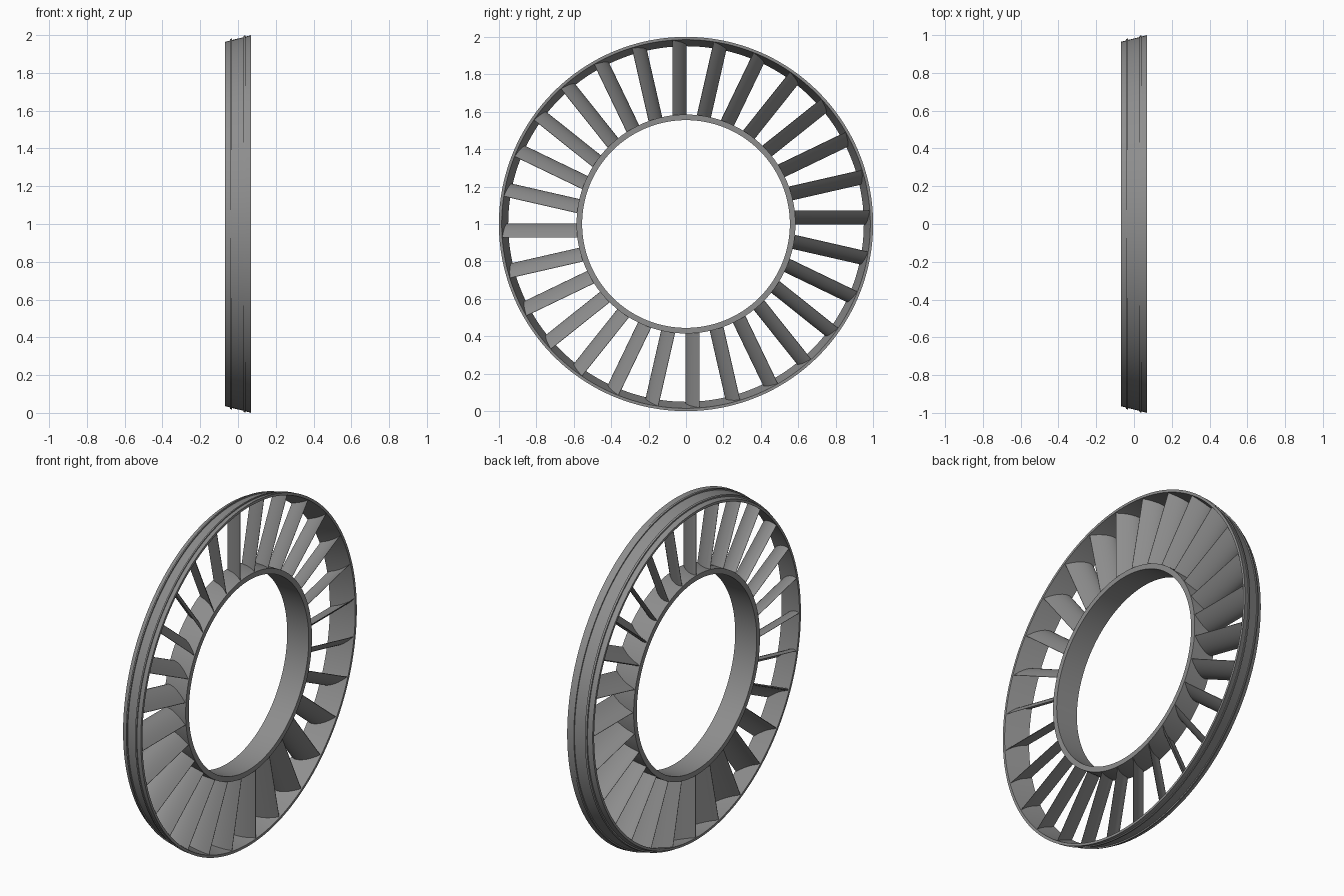
import bpy, bmesh
from math import sin, cos, pi, sqrt, radians
from mathutils import Matrix

cube = bpy.data.objects.get("Cube")
if cube:
    bpy.data.objects.remove(cube)

BLADES = 28
SEGMENTS = 168

steel = bpy.data.materials.new("grey metal")
steel.use_nodes = True
grey = (0.27, 0.27, 0.27, 1)
steel.diffuse_color = grey
steel.node_tree.nodes["Principled BSDF"].inputs["Base Color"].default_value = grey


def finish(name, bm):
    """Turn a bmesh into a smooth-shaded object with sharp edges."""
    bmesh.ops.recalc_face_normals(bm, faces=bm.faces)
    mesh = bpy.data.meshes.new(name)
    bm.to_mesh(mesh)
    bm.free()
    mesh.materials.append(steel)
    obj = bpy.data.objects.new(name, mesh)
    bpy.context.collection.objects.link(obj)
    bpy.ops.object.select_all(action="DESELECT")
    obj.select_set(True)
    bpy.context.view_layer.objects.active = obj
    bpy.ops.object.shade_smooth_by_angle(angle=radians(30))
    return obj


def ring(name, profile):
    """Revolve a closed (x, radius) profile about the x axis."""
    bm = bmesh.new()
    loops = []
    for i in range(SEGMENTS):
        a = 2 * pi * i / SEGMENTS
        loops.append([bm.verts.new((x, r * sin(a), 1 + r * cos(a))) for x, r in profile])
    n = len(profile)
    for i in range(SEGMENTS):
        p, q = loops[i], loops[(i + 1) % SEGMENTS]
        for j in range(n):
            k = (j + 1) % n
            bm.faces.new((p[j], p[k], q[k], q[j]))
    return finish(name, bm)


def shroud_radius(x):
    """Inner radius of the flared outer ring."""
    return 0.968 + 0.25 * x


# Flared outer ring with two narrow raised ribs
ring("outer_ring", [
    (-0.07, 0.95), (0.07, 0.985), (0.07, 1.0), (0.04, 0.992),
    (0.04, 0.998), (0.03, 0.996), (0.03, 0.989),
    (-0.032, 0.974), (-0.032, 0.982), (-0.042, 0.979), (-0.042, 0.971),
    (-0.07, 0.964)])

# Plain hub ring
ring("inner_ring", [(-0.07, 0.555), (0.07, 0.555), (0.07, 0.585), (-0.07, 0.585)])


def blade_section(steps=10):
    """Cambered (x, y) outline, rounded in front and thin at the tail."""
    convex, concave = [], []
    for i in range(steps + 1):
        u = i / steps
        x = -0.065 + 0.13 * u
        y = -0.002 - 0.07 * u ** 1.9
        half = 0.001 + 0.018 * sqrt(u) * (1 - u)
        convex.append((x, y + half))
        concave.append((x, y - half))
    return convex + concave[::-1]


# Guide blades: one section stretched from hub to shroud, repeated around the axis
section = blade_section()
bm = bmesh.new()
for b in range(BLADES):
    turn = Matrix.Translation((0, 0, 1)) @ Matrix.Rotation(2 * pi * b / BLADES, 4, "X")
    root = [bm.verts.new((x, y, 0.575)) for x, y in section]
    tip = [bm.verts.new((x, y, sqrt((shroud_radius(x) + 0.004) ** 2 - y * y)))
           for x, y in section]
    n = len(section)
    for j in range(n):
        k = (j + 1) % n
        bm.faces.new((root[j], root[k], tip[k], tip[j]))
    half = n // 2
    for end in (root, tip):
        for j in range(half - 1):
            bm.faces.new((end[j], end[j + 1], end[n - 2 - j], end[n - 1 - j]))
    bmesh.ops.transform(bm, matrix=turn, verts=root + tip)
finish("guide_blades", bm)
